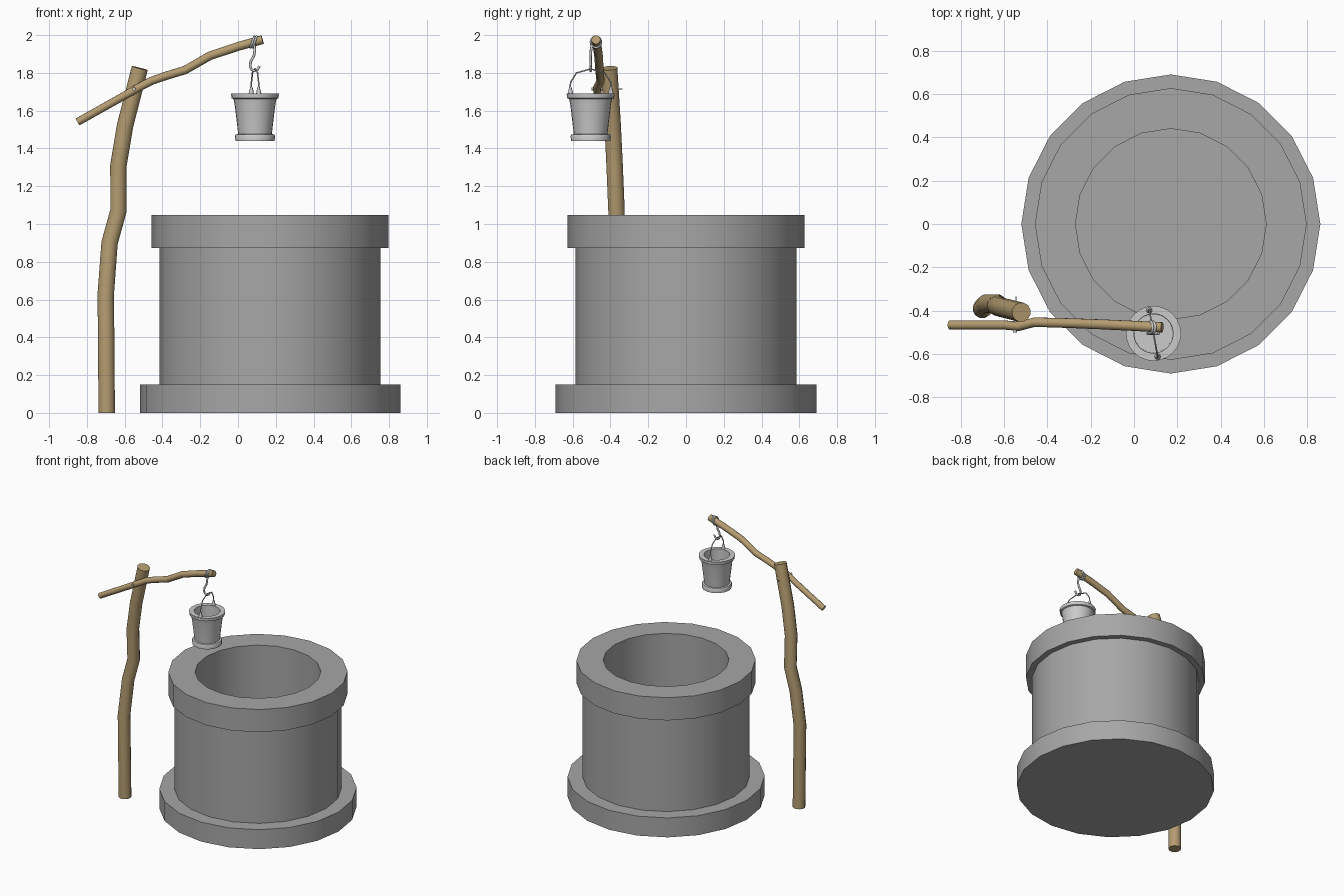
import bpy, bmesh, math
from mathutils import Vector

if "Cube" in bpy.data.objects:
    bpy.data.objects.remove(bpy.data.objects["Cube"])


def material(name, rgb):
    m = bpy.data.materials.new(name)
    m.diffuse_color = (*rgb, 1)
    m.use_nodes = True
    m.node_tree.nodes["Principled BSDF"].inputs["Base Color"].default_value = m.diffuse_color
    return m


wood = material("wood", (0.46, 0.335, 0.165))
stone = material("dark_stone", (0.385, 0.385, 0.385))


def finish(name, bm, mat=None, angle=35):
    bmesh.ops.recalc_face_normals(bm, faces=bm.faces)
    me = bpy.data.meshes.new(name)
    bm.to_mesh(me)
    bm.free()
    ob = bpy.data.objects.new(name, me)
    bpy.context.collection.objects.link(ob)
    if mat:
        me.materials.append(mat)
    bpy.ops.object.select_all(action='DESELECT')
    ob.select_set(True)
    bpy.context.view_layer.objects.active = ob
    bpy.ops.object.shade_smooth_by_angle(angle=math.radians(angle))
    return ob


def bridge(bm, a, b):
    n = len(a)
    for i in range(n):
        bm.faces.new((a[i], a[(i + 1) % n], b[(i + 1) % n], b[i]))


def lathe(name, profile, sides, cx, cy, mat=None):
    """Spin an (r, z) profile; profile ends are capped."""
    bm = bmesh.new()
    rings = []
    for r, z in profile:
        rings.append([bm.verts.new((cx + r * math.cos(2 * math.pi * i / sides),
                                    cy + r * math.sin(2 * math.pi * i / sides), z))
                      for i in range(sides)])
    for a, b in zip(rings, rings[1:]):
        bridge(bm, a, b)
    bm.faces.new(rings[0])
    bm.faces.new(rings[-1])
    return finish(name, bm, mat)


def tube(name, pts, radius, sides, mat=None, end_radius=None, closed=False):
    """Sweep a circle along a path, optionally tapering or closing it."""
    bm = bmesh.new()
    pts = [Vector(p) for p in pts]
    n = len(pts)
    end_radius = radius if end_radius is None else end_radius
    rings, up = [], None
    for k, p in enumerate(pts):
        if closed:
            t = pts[(k + 1) % n] - pts[k - 1]
        else:
            t = Vector()
            if k > 0:
                t += (p - pts[k - 1]).normalized()
            if k < n - 1:
                t += (pts[k + 1] - p).normalized()
        t.normalize()
        if up is None:
            up = t.orthogonal() if not closed else Vector((1, 0, 0))
        up = (up - t * up.dot(t)).normalized()
        side = t.cross(up)
        r = radius + (end_radius - radius) * k / (n - 1)
        rings.append([bm.verts.new(p + r * (up * math.cos(a) + side * math.sin(a)))
                      for a in (2 * math.pi * i / sides for i in range(sides))])
    for a, b in zip(rings, rings[1:]):
        bridge(bm, a, b)
    if closed:
        bridge(bm, rings[-1], rings[0])
    else:
        bm.faces.new(rings[0])
        bm.faces.new(rings[-1])
    return finish(name, bm, mat, 50)


# Stone well: plinth, shaft, rim and hollow inside
lathe("well", [(0.69, 0), (0.69, 0.15), (0.585, 0.15), (0.585, 0.873),
               (0.627, 0.873), (0.627, 1.048), (0.44, 1.048), (0.44, 0.12)],
      20, 0.17, 0, stone)

# Crooked upright post
tube("post", [(-0.695, -0.385, 0), (-0.70, -0.39, 0.63), (-0.68, -0.368, 0.90),
              (-0.633, -0.368, 1.07), (-0.633, -0.378, 1.31), (-0.598, -0.388, 1.52),
              (-0.52, -0.407, 1.825)], 0.045, 12, wood)

# Crooked cross beam
tube("beam", [(-0.85, -0.466, 1.54), (-0.60, -0.466, 1.68), (-0.53, -0.472, 1.72),
              (-0.46, -0.453, 1.757), (-0.38, -0.455, 1.785), (-0.28, -0.458, 1.815),
              (-0.15, -0.463, 1.89), (0.0, -0.47, 1.94), (0.13, -0.477, 1.976)],
     0.021, 12, wood, 0.024)

# Nail holding the beam on the post
tube("nail", [(-0.55, -0.50, 1.715), (-0.545, -0.40, 1.715), (-0.545, -0.335, 1.715)],
     0.009, 8, None, 0.002)

# Wire ring around the beam and hook below it
for x in (0.076, 0.088):
    tube("hook_ring", [(x + 0.010 * math.sin(a), -0.477 + 0.027 * math.cos(a),
                        1.963 + 0.029 * math.sin(a))
                       for a in (2 * math.pi * i / 16 for i in range(16))],
         0.006, 8, closed=True)
tube("hook", [(0.087, -0.497, 1.95), (0.089, -0.503, 1.92), (0.084, -0.505, 1.89),
              (0.067, -0.505, 1.86), (0.064, -0.505, 1.835), (0.072, -0.505, 1.817),
              (0.087, -0.505, 1.81), (0.103, -0.505, 1.817), (0.114, -0.505, 1.836)],
     0.007, 8)

# Bucket with foot band, tapered body, rim and open inside
BX, BY = 0.09, -0.505
lathe("bucket", [(0.104, 1.44), (0.106, 1.467), (0.102, 1.474), (0.089, 1.476),
                 (0.108, 1.635), (0.114, 1.662), (0.124, 1.666), (0.127, 1.69),
                 (0.091, 1.69), (0.089, 1.47)], 24, BX, BY)


def on_handle(y, z):
    return (BX - (y - BY) * 0.18, y, z)


# Bucket handle and its two lugs
tube("bucket_handle", [on_handle(y, z) for y, z in (
    (-0.614, 1.695), (-0.611, 1.75), (-0.58, 1.80), (-0.505, 1.821),
    (-0.43, 1.80), (-0.399, 1.75), (-0.396, 1.695))], 0.004, 8)
for y in (-0.612, -0.398):
    tube("handle_lug", [on_handle(y, z) for z in (1.675, 1.70, 1.725)], 0.018, 8, None, 0.006)
